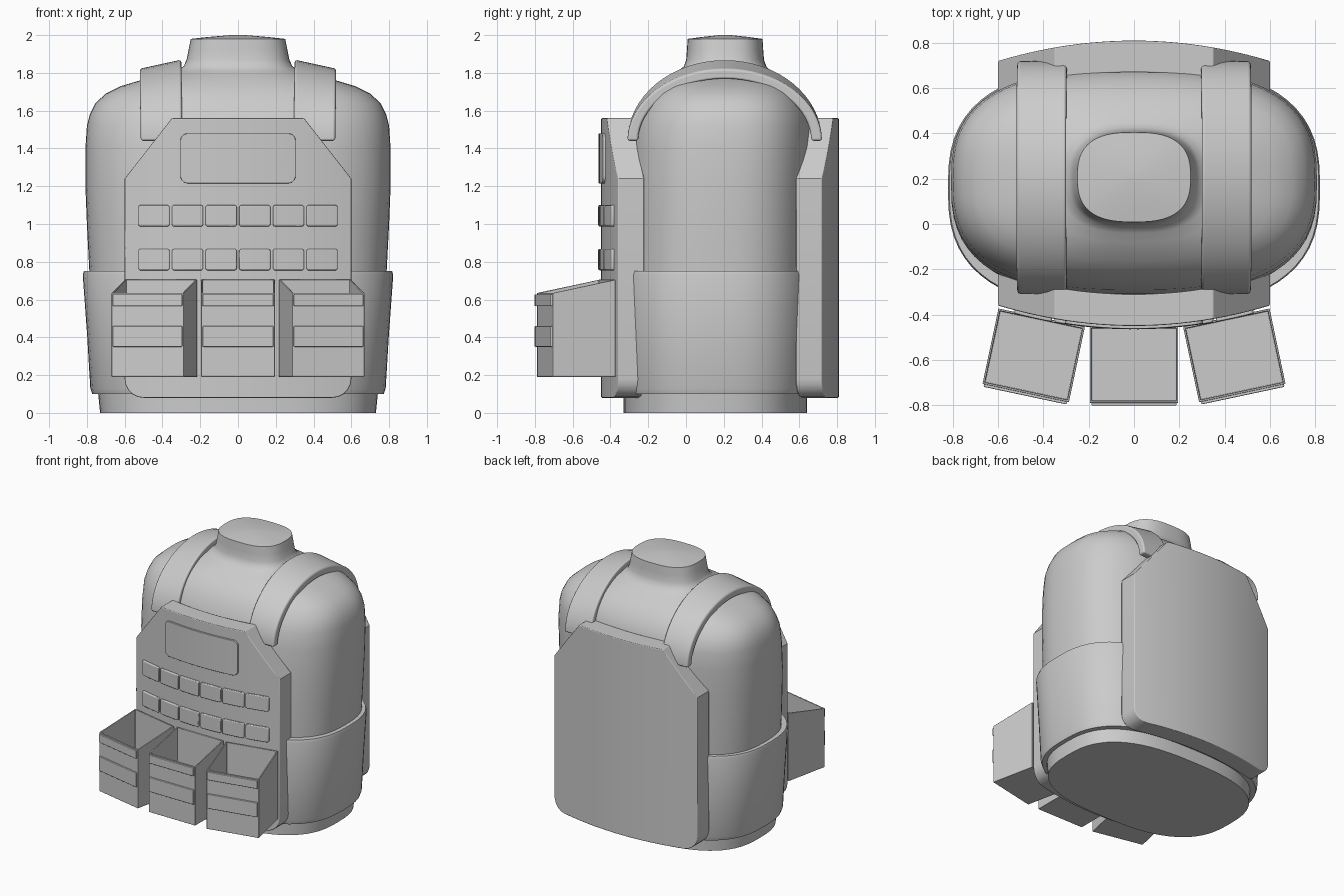
import bpy, bmesh, math
from mathutils import Matrix, Vector

cube = bpy.data.objects.get("Cube")
if cube:
    bpy.data.objects.remove(cube, do_unlink=True)

grey = bpy.data.materials.new("light_grey")
grey.use_nodes = True
COLOUR = (0.6, 0.6, 0.6, 1)
grey.diffuse_color = COLOUR
grey.node_tree.nodes["Principled BSDF"].inputs["Base Color"].default_value = COLOUR

MID_Y = 0.18   # plane between the front and back plates


def finish(name, bm, bevel=0, angle=35, segments=2):
    """Turn a bmesh into a shaded object with an optional soft rim."""
    bmesh.ops.recalc_face_normals(bm, faces=bm.faces)
    mesh = bpy.data.meshes.new(name)
    bm.to_mesh(mesh)
    bm.free()
    mesh.materials.append(grey)
    mesh.shade_smooth()
    mesh.set_sharp_from_angle(angle=math.radians(angle))
    obj = bpy.data.objects.new(name, mesh)
    bpy.context.collection.objects.link(obj)
    if bevel:
        mod = obj.modifiers.new("soft_rim", 'BEVEL')
        mod.width, mod.segments = bevel, segments
        mod.limit_method, mod.angle_limit = 'ANGLE', math.radians(40)
        mod.harden_normals = True
    return obj


def loft(name, rings, power, sides=64, bevel=0, angle=50):
    """Stack superellipse rings given as (z, half width, half depth, centre y)."""
    bm = bmesh.new()
    loops = []
    for z, rx, ry, cy in rings:
        loop = []
        for i in range(sides):
            a = math.tau * i / sides
            c, s = math.cos(a), math.sin(a)
            loop.append(bm.verts.new((
                rx * math.copysign(abs(c) ** (2 / power), c),
                cy + ry * math.copysign(abs(s) ** (2 / power), s), z)))
        loops.append(loop)
    for low, high in zip(loops, loops[1:]):
        for i in range(sides):
            j = (i + 1) % sides
            bm.faces.new((low[i], low[j], high[j], high[i]))
    bm.faces.new(loops[0])
    bm.faces.new(loops[-1])
    return finish(name, bm, bevel, angle)


def rounded(x0, x1, z0, z1, r, steps=5):
    """Outline of a rectangle with round corners, starting at lower right."""
    pts = []
    for cx, cz, start in ((x1 - r, z0 + r, -90), (x1 - r, z1 - r, 0),
                          (x0 + r, z1 - r, 90), (x0 + r, z0 + r, 180)):
        for k in range(steps + 1):
            a = math.radians(start + 90 * k / steps)
            pts.append((cx + r * math.cos(a), cz + r * math.sin(a)))
    return pts


def curved_panel(name, outline, front, back, bevel, flip=False):
    """Extrude an outline in depth, slice it in columns and bend it round the torso."""
    bm = bmesh.new()
    face = bm.faces.new([bm.verts.new((x, front, z)) for x, z in outline])
    out = bmesh.ops.extrude_face_region(bm, geom=[face])
    moved = [v for v in out["geom"] if isinstance(v, bmesh.types.BMVert)]
    bmesh.ops.translate(bm, verts=moved, vec=(0, back - front, 0))
    for i in range(-11, 12):
        bmesh.ops.bisect_plane(bm, geom=bm.verts[:] + bm.edges[:] + bm.faces[:],
                               plane_co=(i * 0.05, 0, 0), plane_no=(1, 0, 0), dist=1e-5)
    for v in bm.verts:
        v.co.y += 0.25 * v.co.x ** 2
        if flip:
            v.co.y = 2 * MID_Y - v.co.y
    return finish(name, bm, bevel)


# Torso with shoulders and neck stump
loft("torso", [
    (0, .73, .485, .155), (.1, .74, .485, .155), (.4, .765, .495, .16),
    (.75, .787, .5, .17), (1.0, .80, .5, .175), (1.2, .808, .5, .18), (1.4, .808, .497, .19),
    (1.52, .80, .485, .195), (1.58, .785, .465, .2), (1.64, .755, .437, .2),
    (1.69, .70, .40, .2), (1.73, .62, .36, .2), (1.76, .52, .32, .2),
    (1.79, .41, .28, .2), (1.81, .33, .245, .205), (1.835, .288, .218, .207),
    (1.87, .272, .206, .207), (1.92, .262, .202, .207), (1.98, .25, .198, .207),
    (1.99, .16, .125, .207), (2.0, .04, .03, .207)], 2.7, angle=45)

# Waist band round the torso
loft("waist_band", [
    (.1, .72, .47, .16), (.1, .772, .522, .16), (.13, .782, .53, .16),
    (.4, .798, .535, .16), (.73, .822, .54, .16), (.75, .816, .535, .16),
    (.75, .76, .48, .16)], 2.7)

# Front and back plates with clipped shoulders and round lower corners
base = rounded(-.6, .6, .08, 1.56, .1)
right_low, left_low = base[:6], base[-6:]
plate = right_low + [(.6, 1.24), (.35, 1.56), (-.35, 1.56), (-.6, 1.24)] + left_low
for label, flip in (("front_plate", False), ("back_plate", True)):
    curved_panel(label, plate, -.45, -.31, .006, flip)

# Name patch and two rows of webbing loops
curved_panel("chest_patch", rounded(-.305, .305, 1.215, 1.48, .04), -.463, -.44, .006)
for row, (z0, z1) in enumerate(((.755, .868), (.987, 1.1))):
    for i in range(6):
        x = (i - 2.5) * .178
        curved_panel(f"webbing_loop_{row + 1}_{i + 1}",
                     rounded(x - .083, x + .083, z0, z1, .01, 2), -.465, -.44, .007)


# Shoulder straps arching over the torso, sloping down towards the arms
def strap(name, side, steps=32):
    bm = bmesh.new()
    rows = []
    for k in range(steps + 1):
        a = math.pi * k / steps
        c, s = math.cos(a), math.sin(a)
        row = []
        for a_y, a_z in ((.515, .43), (.458, .375)):
            for x, drop in ((.295, 0), (.515, .048)):
                row.append(bm.verts.new((side * (x + .005 * s), .205 - a_y * c,
                                         1.44 + (a_z - drop) * s)))
        rows.append([row[0], row[1], row[3], row[2]])
    for p, q in zip(rows, rows[1:]):
        for i in range(4):
            j = (i + 1) % 4
            bm.faces.new((p[i], p[j], q[j], q[i]))
    bm.faces.new(rows[0])
    bm.faces.new(rows[-1])
    finish(name, bm, .014, segments=3)


strap("left_shoulder_strap", 1)
strap("right_shoulder_strap", -1)


def box(name, lo, hi, place, bevel):
    bm = bmesh.new()
    bmesh.ops.create_cube(bm, size=1)
    lo, hi = Vector(lo), Vector(hi)
    for v in bm.verts:
        v.co = [m + c * s for m, c, s in zip((lo + hi) / 2, v.co, hi - lo)]
    bm.transform(place)
    return finish(name, bm, bevel)


# Open pouch, back rim higher than the front rim, with two front bands
def pouch(name, x, y, turn):
    place = Matrix.Translation((x, y, 0)) @ Matrix.Rotation(math.radians(turn), 4, 'Z')
    w, d, wall, floor = .195, .17, .013, .19
    bm = bmesh.new()
    bmesh.ops.create_cube(bm, size=1)
    for v in bm.verts:
        top = .635 if v.co.y < 0 else .705
        v.co = (2 * w * v.co.x, 2 * d * v.co.y, top if v.co.z > 0 else floor)
    lid = max(bm.faces, key=lambda f: f.calc_center_median().z)
    bmesh.ops.inset_region(bm, faces=[lid], thickness=wall)
    out = bmesh.ops.extrude_face_region(bm, geom=[lid])
    for v in out["geom"]:
        if isinstance(v, bmesh.types.BMVert):
            v.co.z = floor + wall
    if lid.is_valid:
        bm.faces.remove(lid)
    bm.transform(place)
    finish(name, bm, .003)
    for part, z0, z1 in (("upper", .565, .628), ("lower", .35, .46)):
        box(f"{name}_{part}_band", (-.188, -d - .012, z0), (.188, -d + .005, z1), place, .005)


pouch("middle_pouch", 0, -.62, 0)
pouch("left_pouch", .443, -.58, 12)
pouch("right_pouch", -.443, -.58, -12)
